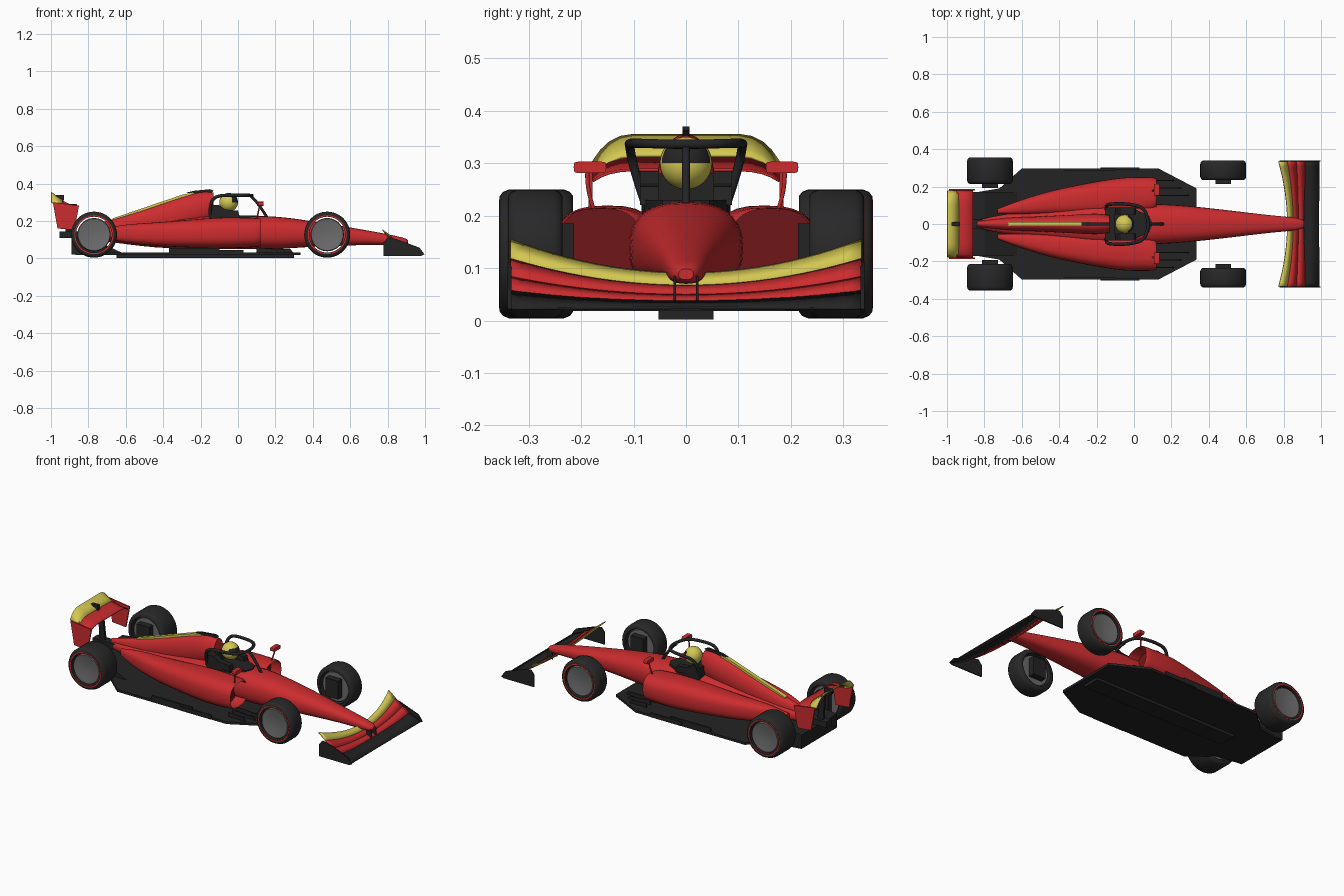
import bpy, bmesh, math
from math import sin, cos, pi
from mathutils import Vector

old = bpy.data.objects.get("Cube")
if old:
    bpy.data.objects.remove(old)


def material(name, r, g, b):
    m = bpy.data.materials.new(name)
    m.use_nodes = True
    m.diffuse_color = (r, g, b, 1)
    m.node_tree.nodes["Principled BSDF"].inputs["Base Color"].default_value = (r, g, b, 1)
    return m


RED = material("racing red", .60, .025, .028)
DARK_RED = material("inlet dark red", .16, .008, .01)
YELLOW = material("yellow", .66, .58, .085)
BLACK = material("carbon black", .017, .017, .018)
TYRE = material("tyre black", .021, .021, .021)
GREY = material("wheel grey", .15, .15, .155)


def build(name, bm, mats, mirrored=False, angle=40):
    bmesh.ops.recalc_face_normals(bm, faces=bm.faces)
    me = bpy.data.meshes.new(name)
    bm.to_mesh(me)
    bm.free()
    for m in mats if isinstance(mats, list) else [mats]:
        me.materials.append(m)
    me.shade_smooth()
    me.set_sharp_from_angle(angle=math.radians(angle))
    ob = bpy.data.objects.new(name, me)
    bpy.context.collection.objects.link(ob)
    if mirrored:
        mod = ob.modifiers.new("mirror", 'MIRROR')
        mod.use_axis = (False, True, False)
    return ob


def skin(bm, rings, closed=True, loop=False, caps=True):
    """Bridge equal point rings with quads."""
    vs = [[bm.verts.new(p) for p in ring] for ring in rings]
    n = len(vs[0])
    for i in range(len(vs) if loop else len(vs) - 1):
        a, b = vs[i], vs[(i + 1) % len(vs)]
        for j in range(n if closed else n - 1):
            k = (j + 1) % n
            bm.faces.new((a[j], a[k], b[k], b[j]))
    if caps:
        return [bm.faces.new(vs[0]), bm.faces.new(vs[-1])]


def loft(name, stations, mat, power=2.6, mirrored=False, inlet=False, n=28):
    """Rounded sections along x: (x, y_in, y_out, z_low, z_high)."""
    def bend(v):
        return math.copysign(abs(v) ** (2 / power), v)
    rings = []
    # ease between stations with Catmull-Rom
    S = [Vector(s) for s in stations]
    S = [S[0]] + S + [S[-1]]
    path = []
    for a, b, c, d in zip(S, S[1:], S[2:], S[3:]):
        for t in (0, .25, .5, .75):
            path.append(b + (c - a) * .5 * t + (a * 2 - b * 5 + c * 4 - d) * .5 * t * t
                        + (b * 3 - a - c * 3 + d) * .5 * t ** 3)
    for x, y0, y1, z0, z1 in path + [S[-1]]:
        rings.append([(x, (y0 + y1) / 2 + (y1 - y0) / 2 * bend(cos(2 * pi * j / n)),
                       (z0 + z1) / 2 + (z1 - z0) / 2 * bend(sin(2 * pi * j / n))) for j in range(n)])
    bm = bmesh.new()
    front = skin(bm, rings)[0]
    if inlet:
        bmesh.ops.inset_region(bm, faces=[front], thickness=.012)
        hole = bmesh.ops.extrude_discrete_faces(bm, faces=[front])["faces"][0]
        bmesh.ops.translate(bm, verts=hole.verts, vec=(-.07, 0, 0))
        hole.material_index = 1
    return build(name, bm, [mat, DARK_RED], mirrored)


def plate(name, outline, axis, low, high, mat, mirrored=False):
    """Extrude a 2D outline along an axis ('y': outline in xz, 'z': outline in xy)."""
    def at(p, h):
        return (p[0], h, p[1]) if axis == 'y' else (p[0], p[1], h)
    bm = bmesh.new()
    skin(bm, [[at(p, h) for p in outline] for h in (low, high)])
    return build(name, bm, mat, mirrored, 25)


def box(name, x, y, z, mat, mirrored=False):
    return plate(name, [(x[0], y[0]), (x[1], y[0]), (x[1], y[1]), (x[0], y[1])],
                 'z', z[0], z[1], mat, mirrored)


def lathe(name, profile, centre, mat, loop, n=48):
    """Spin (radius, y) points about an axle."""
    cx, cy, cz = centre
    bm = bmesh.new()
    skin(bm, [[(cx + r * cos(2 * pi * j / n), cy + y, cz + r * sin(2 * pi * j / n))
               for j in range(n)] for r, y in profile], loop=loop, caps=not loop)
    return build(name, bm, mat, True)


def tube(name, points, radius, mat, mirrored=False):
    cu = bpy.data.curves.new(name, 'CURVE')
    cu.dimensions, cu.bevel_depth, cu.bevel_resolution = '3D', radius, 3
    cu.use_fill_caps = True
    sp = cu.splines.new('NURBS')
    sp.points.add(len(points) - 1)
    for q, p in zip(sp.points, points):
        q.co = (*p, 1)
    sp.use_endpoint_u, sp.order_u, sp.resolution_u = True, 3, 6
    tmp = bpy.data.objects.new(name + "_path", cu)
    bm = bmesh.new()
    bpy.context.collection.objects.link(tmp)
    dg = bpy.context.evaluated_depsgraph_get()
    bm.from_mesh(tmp.evaluated_get(dg).to_mesh())
    bpy.data.objects.remove(tmp)
    return build(name, bm, mat, mirrored)


def blade(name, rows, mat, thick=.005):
    """Thin wing element from rows of (leading, trailing) points."""
    bm = bmesh.new()
    skin(bm, rows, closed=False, caps=False)
    ob = build(name, bm, mat)
    mod = ob.modifiers.new("thickness", 'SOLIDIFY')
    mod.thickness, mod.offset = thick, 0


# Body
def centred(rows):
    return [(x, -w, w, a, b) for x, w, a, b in rows]


loft("main_hull", centred([(.91, .014, .078, .098), (.87, .032, .07, .114), (.7, .05, .072, .148),
     (.4, .085, .062, .198), (.2, .103, .05, .223), (0, .11, .05, .226), (-.2, .11, .05, .225),
     (-.45, .08, .06, .19), (-.7, .05, .09, .165), (-.84, .02, .11, .15)]), RED, 2.5)
loft("engine_cover", centred([(-.13, .045, .2, .352), (-.2, .055, .18, .354), (-.32, .05, .15, .322),
     (-.5, .04, .12, .262), (-.68, .032, .11, .207), (-.84, .014, .12, .165)]), RED, 2)
loft("sidepod", [(.12, .085, .242, .07, .213), (.08, .06, .25, .06, .216), (-.1, .05, .243, .055, .218),
     (-.4, .05, .187, .065, .195), (-.6, .05, .13, .085, .18), (-.73, .055, .08, .115, .155)],
     RED, 2.7, True, True)
plate("spine_stripe", [(-.67, .19), (-.67, .214), (-.3, .34), (-.24, .352), (-.24, .32)],
      'y', -.012, .012, YELLOW)
plate("camera_pod", [(-.28, .35), (-.24, .361), (-.15, .37), (-.13, .362), (-.15, .345)],
      'y', -.007, .007, BLACK)

# Cockpit, driver and halo
plate("cockpit_opening", [(-.15, -.085), (0, -.08), (.08, -.045), (.1, 0), (.08, .045), (0, .08), (-.15, .085)],
      'z', .2, .23, BLACK)
plate("head_surround", [(-.155, .22), (-.155, .285), (-.1, .285), (-.07, .262), (0, .255), (.01, .22)],
      'y', .052, .088, BLACK, True)
box("headrest", (-.155, -.105), (-.06, .06), (.22, .28), BLACK)
bm = bmesh.new()
bmesh.ops.create_uvsphere(bm, u_segments=32, v_segments=20, radius=.05)
for f in bm.faces:
    d = f.calc_center_median() / .05
    f.material_index = int(d.x > .3 and .05 < d.z < .6)
bmesh.ops.translate(bm, verts=bm.verts, vec=(-.05, 0, .3))
build("helmet", bm, [YELLOW, BLACK])
half = [(-.15, .08, .23), (-.15, .1, .29), (-.12, .108, .335), (-.03, .108, .338), (.05, .09, .338), (.075, .03, .336)]
tube("halo_hoop", half + [(x, -y, z) for x, y, z in reversed(half)], .009, BLACK)
tube("halo_strut", [(.065, 0, .336), (.1, 0, .31), (.155, 0, .22)], .008, BLACK)

# Mirrors
loft("mirror", [(.135, .152, .214, .281, .303), (.108, .152, .214, .281, .303)], RED, 6, True)
tube("mirror_stalk", [(.115, .188, .285), (.11, .19, .25), (.1, .175, .21)], .004, RED, True)

# Floor, strakes and diffuser
edge = [(-.87, .165), (-.72, .19), (-.6, .297), (.13, .297), (.335, .19), (.335, .08)]
plate("floor", edge + [(x, -y) for x, y in reversed(edge)], 'z', .018, .032, BLACK)
box("plank", (-.65, .3), (-.052, .052), (.002, .02), BLACK)
box("floor_edge_wing", (-.37, -.1), (.286, .297), (.03, .056), BLACK, True)
box("floor_edge_lip", (-.18, .03), (.292, .302), (.02, .045), BLACK, True)
for i in range(3):
    y = .15 + i * .04
    plate("floor_strake", [(.1, .025), (.3 - i * .04, .025), (.28 - i * .04, .05), (.1, .058)],
          'y', y, y + .005, BLACK, True)
plate("diffuser", [(-.89, .022), (-.89, .105), (-.8, .115), (-.62, .03), (-.62, .02)], 'y', -.17, .17, BLACK)
box("crash_structure", (-.955, -.8), (-.025, .025), (.11, .145), BLACK)
plate("rear_pylon", [(-.92, .12), (-.88, .12), (-.9, .29), (-.93, .29)], 'y', -.007, .007, BLACK)
box("flap_actuator", (-.975, -.93), (-.01, .01), (.31, .34), BLACK)

# Rear wing
arch = [(0, 0), (.1, 0), (.125, -.004), (.145, -.014), (.162, -.03), (.178, -.053)]
arch = [(-y, z) for y, z in arch[:0:-1]] + arch
blade("rear_main_plane", [[(-.86, y, .287 + d * .4), (-.9, y, .288 + d * .4), (-.948, y, .312 + d * .6)]
      for y, d in arch], RED)
blade("rear_flap", [[(-.938, y, .314 + d * .8), (-.965, y, .327 + d * .9), (-.998, y, .354 + d)]
      for y, d in arch], YELLOW)
plate("rear_endplate", [(-.99, .3), (-.85, .282), (-.875, .152), (-.965, .16)], 'y', .178, .186, RED, True)

# Front wing: every element runs from a low centre to a raised tip
elements = [("front_main_plane", BLACK, (.99, .024), (.905, .036), (.99, .022), (.905, .058)),
            ("front_flap_lower", RED, (.912, .034), (.872, .05), (.912, .057), (.862, .085)),
            ("front_flap_middle", RED, (.878, .049), (.845, .068), (.868, .084), (.812, .12)),
            ("front_flap_upper", YELLOW, (.85, .067), (.82, .09), (.818, .118), (.772, .154))]
for name, mat, lead, trail, tip_lead, tip_trail in elements:
    rows = []
    for i in range(-12, 13):
        k = (i / 12) ** 2
        rows.append([(a[0] + (b[0] - a[0]) * k, .335 * i / 12, a[1] + (b[1] - a[1]) * k)
                     for a, b in ((lead, tip_lead), (trail, tip_trail))])
    blade(name, rows, mat)
plate("front_endplate", [(.778, .014), (.778, .085), (.8, .112), (.85, .102), (.97, .058), (.997, .022), (.98, .014)],
      'y', .333, .34, BLACK, True)
box("nose_pylon", (.875, .91), (.019, .024), (.035, .085), BLACK, True)

# Wheels
for end, x, y, w in (("front", .477, .287, .052), ("rear", -.77, .285, .07)):
    c = (x, y, .127)
    lathe(end + "_tyre", [(.096, -w), (.11, -w), (.118, .006 - w), (.123, .018 - w), (.123, w - .018),
                          (.118, w - .006), (.11, w), (.096, w)], c, TYRE, True)
    lathe(end + "_tyre_band", [(.098, w), (.104, w), (.104, w + .001), (.098, w + .001)], c, RED, True)
    lathe(end + "_wheel_cover", [(.086, .015 - w), (.089, .02 - w), (.089, w - .012), (.085, w - .006),
                                 (.05, w - .012), (.012, w - .016)], c, GREY, False)
    box(end + "_brake_duct", (x - .042, x + .042), (y - w - .022, y - w + .03), (.075, .185), BLACK, True)
